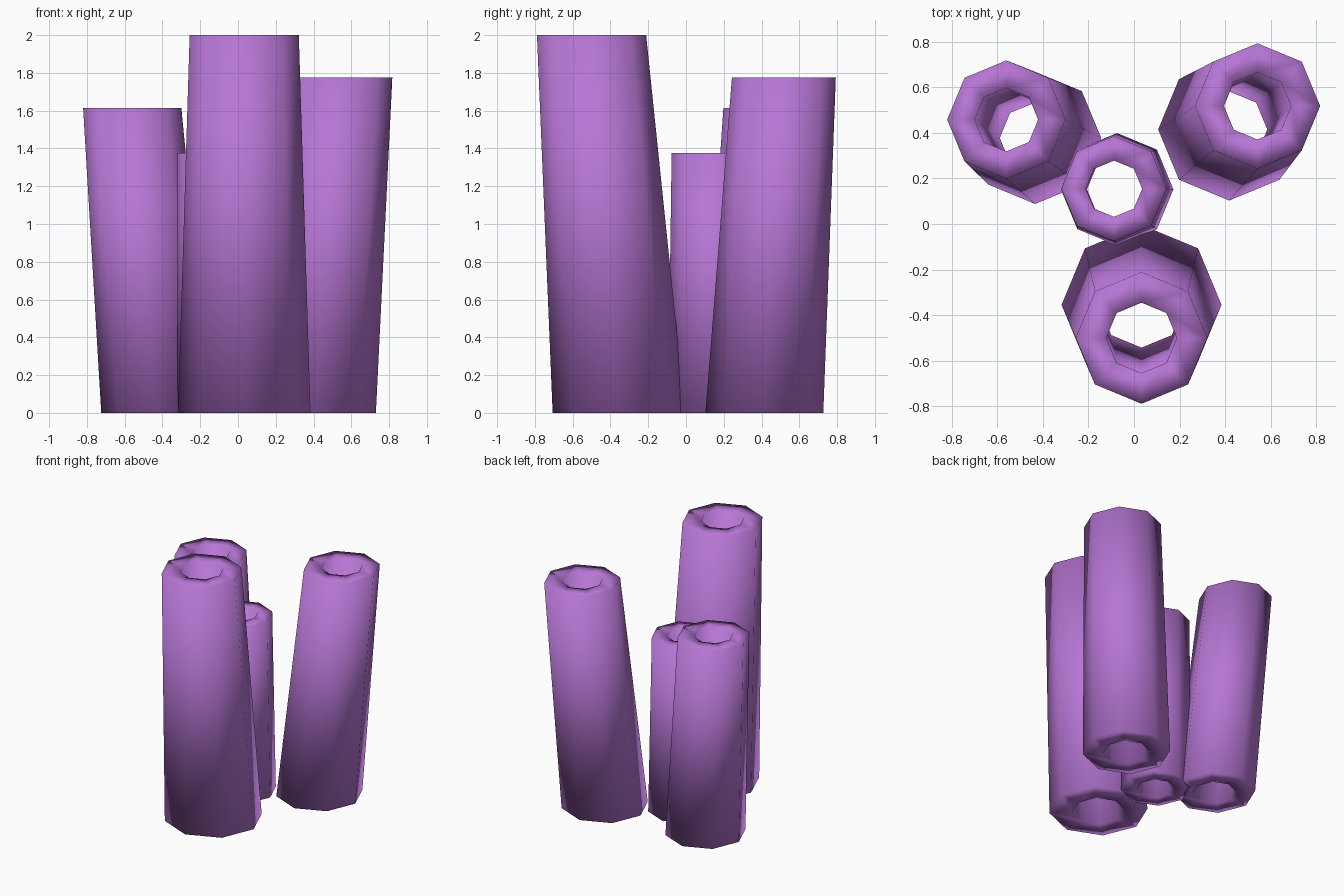
import bpy, bmesh, math

if "Cube" in bpy.data.objects:
    bpy.data.objects.remove(bpy.data.objects["Cube"])

SIDES = 8
BORE = 0.535  # hole radius relative to outer radius

purple = bpy.data.materials.new("purple")
purple.diffuse_color = (0.47, 0.18, 0.66, 1)
purple.use_nodes = True
purple.node_tree.nodes["Principled BSDF"].inputs["Base Color"].default_value = purple.diffuse_color


def leaning_tube(name, base, base_r, top, top_r, height):
    """Open-bore octagonal tube, tapering and leaning, with level ends."""
    bm = bmesh.new()

    def ring(centre, r, z):
        return [bm.verts.new((centre[0] + r * math.cos(math.tau * i / SIDES),
                              centre[1] + r * math.sin(math.tau * i / SIDES), z))
                for i in range(SIDES)]

    # outer wall, top rim, bore, bottom rim
    rings = [ring(base, base_r, 0), ring(top, top_r, height),
             ring(top, top_r * BORE, height), ring(base, base_r * BORE, 0)]
    for k in range(4):
        a, b = rings[k], rings[(k + 1) % 4]
        for i in range(SIDES):
            j = (i + 1) % SIDES
            bm.faces.new((a[i], a[j], b[j], b[i])).smooth = True
    bmesh.ops.recalc_face_normals(bm, faces=bm.faces)
    mesh = bpy.data.meshes.new(name)
    bm.to_mesh(mesh)
    bm.free()
    mesh.materials.append(purple)
    bpy.context.collection.objects.link(bpy.data.objects.new(name, mesh))


# name, base centre, base radius, top centre, top radius, height
leaning_tube("front_tube", (0.033, -0.355), 0.351, (0.033, -0.50), 0.289, 2.0)
leaning_tube("right_tube", (0.418, 0.415), 0.312, (0.542, 0.518), 0.275, 1.775)
leaning_tube("left_tube", (-0.434, 0.378), 0.29, (-0.56, 0.458), 0.26, 1.615)
leaning_tube("centre_tube", (-0.074, 0.152), 0.247, (-0.088, 0.155), 0.231, 1.375)
